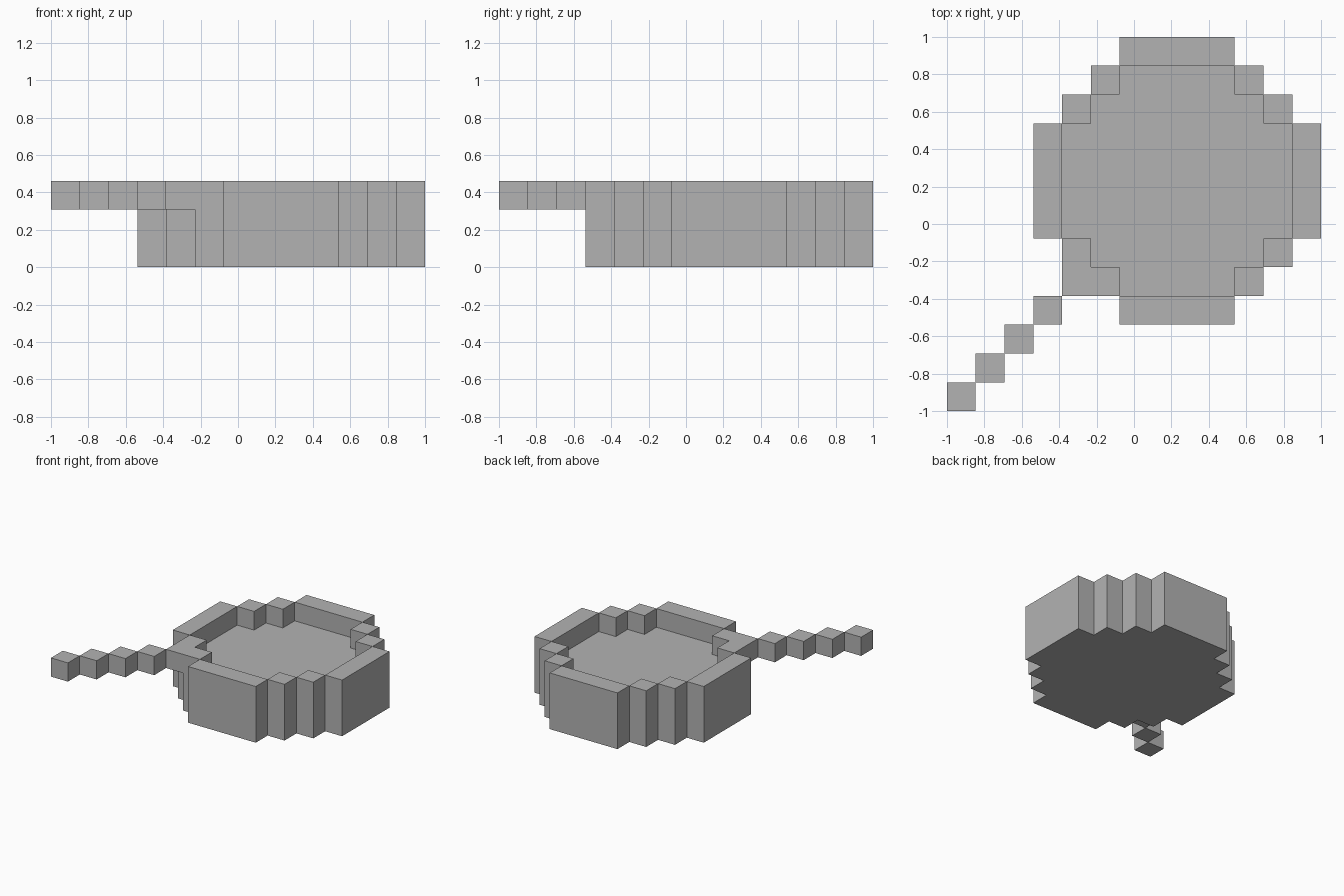
import bpy, bmesh
from mathutils import Matrix, Vector

if "Cube" in bpy.data.objects:
    bpy.data.objects.remove(bpy.data.objects["Cube"])

U = 2 / 13                     # one block
CENTRE = Vector((8 * U - 1, 8 * U - 1, 0))

grey = bpy.data.materials.new("plain_grey")
grey.use_nodes = True
colour = (0.45, 0.45, 0.45, 1)
grey.diffuse_color = colour
grey.node_tree.nodes["Principled BSDF"].inputs["Base Color"].default_value = colour


def add_prism(bm, outline, bottom, top):
    """Extrude a counter-clockwise outline, given in blocks, between two heights."""
    low = [bm.verts.new((x, y, bottom)) for x, y in outline]
    high = [bm.verts.new((x, y, top)) for x, y in outline]
    bm.faces.new(low[::-1])
    bm.faces.new(high)
    for i in range(len(low)):
        j = (i + 1) % len(low)
        bm.faces.new((low[i], low[j], high[j], high[i]))


def rectangle(x0, y0, x1, y1):
    return [(x0, y0), (x1, y0), (x1, y1), (x0, y1)]


def turned(points, quarter):
    for _ in range(quarter):
        points = [(-y, x) for x, y in points]
    return points


def build(name, prisms):
    bm = bmesh.new()
    for outline, bottom, top in prisms:
        add_prism(bm, outline, bottom, top)
    bm.transform(Matrix.Translation(CENTRE) @ Matrix.Scale(U, 4))
    mesh = bpy.data.meshes.new(name)
    bm.to_mesh(mesh)
    bm.free()
    mesh.materials.append(grey)
    bpy.context.collection.objects.link(bpy.data.objects.new(name, mesh))


# Solid stepped disc whose top is the pan floor
corner = [(5, 2), (4, 2), (4, 3), (3, 3), (3, 4), (2, 4), (2, 5)]
disc = [p for q in range(4) for p in turned(corner, q)]
build("pan_body", [(disc, 0, 2)])

# Raised rim: one long side and two corner blocks per quarter
pieces = [rectangle(4, -2, 5, 2), rectangle(3, 2, 4, 3), rectangle(2, 3, 3, 4)]
build("pan_rim", [(turned(p, q), 2, 3) for q in range(4) for p in pieces])

# Diagonal handle of blocks meeting edge to edge
build("handle", [(rectangle(i, i, i + 1, i + 1), 2, 3) for i in range(-8, -3)])
